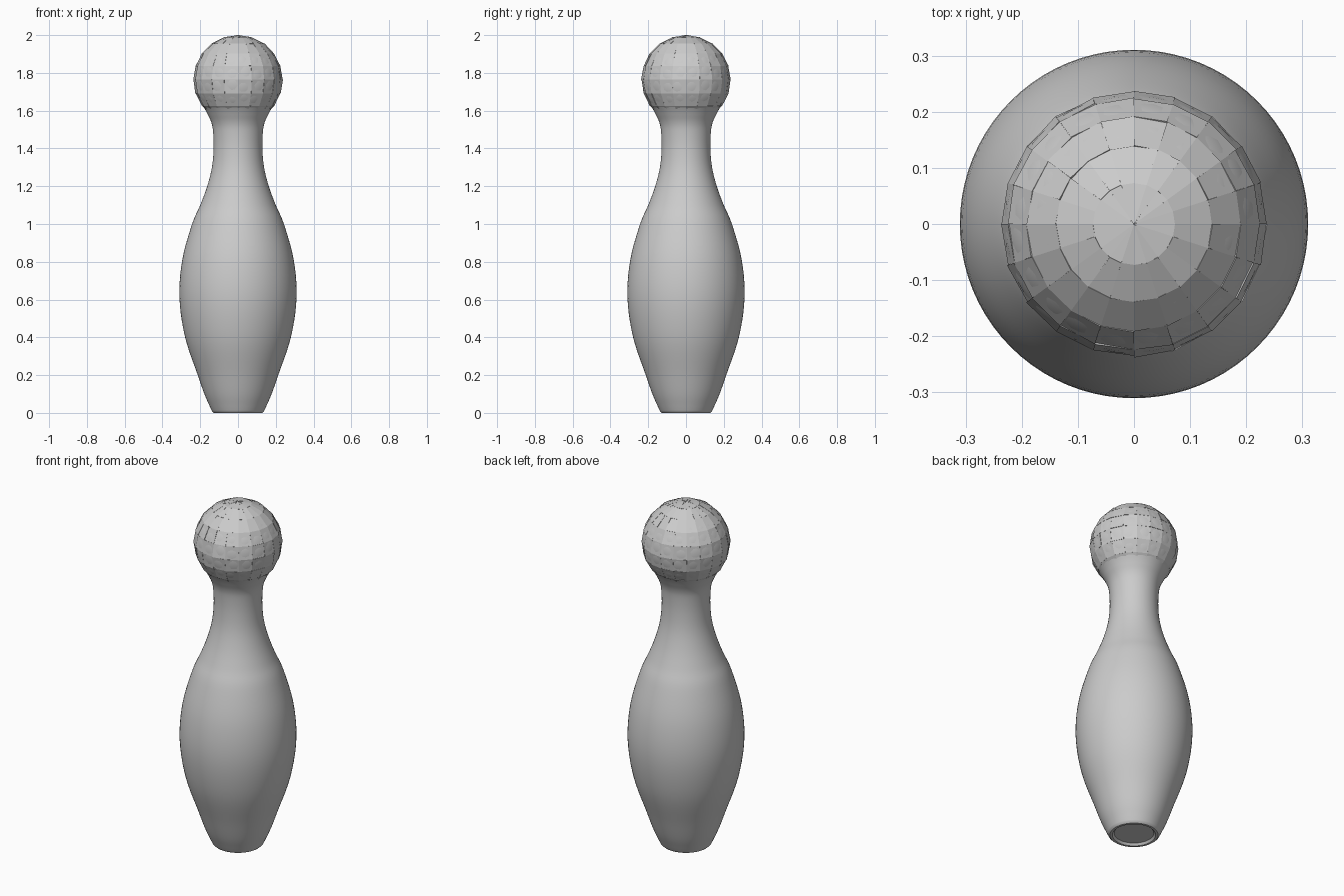
import bpy, bmesh, random
from math import sin, cos, pi, sqrt, radians
from mathutils import Vector, Matrix

if "Cube" in bpy.data.objects:
    bpy.data.objects.remove(bpy.data.objects["Cube"])

random.seed(4)
CZ, R_CORE, R_TILE = 1.764, 0.2318, 0.236
SEGS, ROWS, LATHE = 20, 10, 80


def finish(bm, name, smooth):
    bmesh.ops.recalc_face_normals(bm, faces=bm.faces)
    me = bpy.data.meshes.new(name)
    bm.to_mesh(me)
    bm.free()
    ob = bpy.data.objects.new(name, me)
    bpy.context.collection.objects.link(ob)
    if smooth:
        bpy.ops.object.select_all(action='DESELECT')
        ob.select_set(True)
        bpy.context.view_layer.objects.active = ob
        bpy.ops.object.shade_smooth_by_angle(angle=radians(35))
    return ob


def spline(points, steps=5):
    # Catmull-Rom curve through the profile points
    p = [Vector(q) for q in points]
    p = [2 * p[0] - p[1]] + p + [2 * p[-1] - p[-2]]
    out = []
    for a, b, c, d in zip(p, p[1:], p[2:], p[3:]):
        for i in range(steps):
            t = i / steps
            out.append(0.5 * (2 * b + (c - a) * t + (2 * a - 5 * b + 4 * c - d) * t * t
                              + (3 * b - a - 3 * c + d) * t ** 3))
    return out + [p[-2]]


def lathe(name, profile):
    bm = bmesh.new()
    rings = []
    for r, z in profile:
        if r < 1e-4:
            rings.append([bm.verts.new((0, 0, z))] * LATHE)
        else:
            rings.append([bm.verts.new((r * cos(2 * pi * i / LATHE), r * sin(2 * pi * i / LATHE), z))
                          for i in range(LATHE)])
    for lo, hi in zip(rings, rings[1:]):
        for i in range(LATHE):
            j = (i + 1) % LATHE
            bm.faces.new(list(dict.fromkeys((lo[i], lo[j], hi[j], hi[i]))))
    return finish(bm, name, True)


# Pin body: slightly recessed foot, belly, neck and smooth round head
foot = [(0, 0.012), (0.105, 0.012), (0.115, 0.0), (0.128, 0.0)]
body = spline([(0.137, 0.008), (0.152, 0.04), (0.178, 0.1), (0.213, 0.2), (0.28, 0.4),
               (0.31, 0.61), (0.295, 0.81), (0.243, 1.0), (0.2, 1.1), (0.163, 1.2),
               (0.138, 1.3), (0.129, 1.4), (0.132, 1.49), (0.142, 1.54), (0.165, 1.59)])
head = []
for k in range(22):
    a = radians(-38) + radians(128) * k / 21
    head.append((R_CORE * cos(a), CZ + R_CORE * sin(a)))
lathe("pin_body", foot + [tuple(p) for p in body] + head)


# Mirror tiles: flat, slightly tilted panels over the head
def on_ball(row, seg):
    lat, lon = -pi / 2 + pi * row / ROWS, 2 * pi * seg / SEGS
    return Vector((cos(lat) * cos(lon), cos(lat) * sin(lon), sin(lat))) * R_TILE


bm = bmesh.new()
for row in range(1, ROWS):
    for seg in range(SEGS):
        corners = [on_ball(row, seg), on_ball(row, seg + 1), on_ball(row + 1, seg + 1)]
        if row < ROWS - 1:
            corners.append(on_ball(row + 1, seg))
        mid = sum(corners, Vector()) / len(corners)
        axis = mid.cross(Vector((0, 0, 1))).normalized()
        axis = Matrix.Rotation(random.uniform(0, 2 * pi), 3, mid.normalized()) @ axis
        tilt = Matrix.Rotation(radians(random.uniform(0.5, 3.0)), 3, axis)
        outer = [mid + tilt @ (c - mid) for c in corners]
        inner = [c * 0.95 for c in outer]
        lift = Vector((0, 0, CZ))
        vo = [bm.verts.new(c + lift) for c in outer]
        vi = [bm.verts.new(c + lift) for c in inner]
        bm.faces.new(vo)
        bm.faces.new(vi[::-1])
        n = len(vo)
        for i in range(n):
            j = (i + 1) % n
            bm.faces.new((vo[i], vi[i], vi[j], vo[j]))
finish(bm, "mirror_tiles", False)
